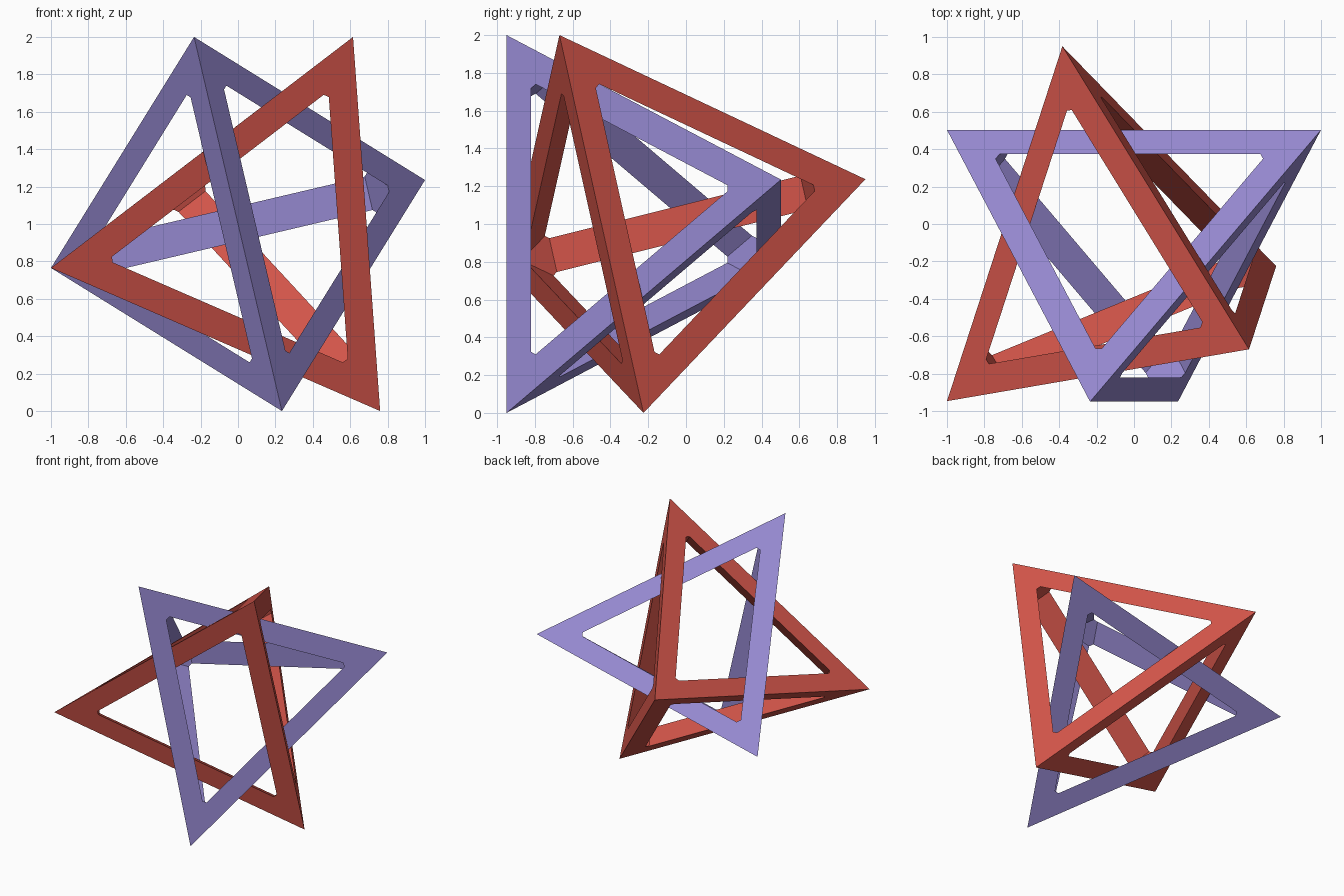
import bpy
import bmesh
from mathutils import Vector

if "Cube" in bpy.data.objects:
    bpy.data.objects.remove(bpy.data.objects["Cube"], do_unlink=True)

BEAM_DEPTH = 0.13     # ridge to inner face of each beam
CORNER_CUT = 0.93     # distance from centre to the flat inside each corner


def material(name, rgb):
    mat = bpy.data.materials.new(name)
    mat.use_nodes = True
    mat.diffuse_color = (*rgb, 1)
    mat.node_tree.nodes["Principled BSDF"].inputs["Base Color"].default_value = (*rgb, 1)
    return mat


def hull_object(name, bm):
    bmesh.ops.recalc_face_normals(bm, faces=bm.faces)
    mesh = bpy.data.meshes.new(name)
    bm.to_mesh(mesh)
    bm.free()
    obj = bpy.data.objects.new(name, mesh)
    bpy.context.collection.objects.link(obj)
    return obj


def tetra_frame(name, corners, mat):
    pts = [Vector(c) for c in corners]
    centre = sum(pts, Vector()) / 4

    # Solid tetrahedron
    bm = bmesh.new()
    vs = [bm.verts.new(p) for p in pts]
    for skip in range(4):
        bm.faces.new([v for i, v in enumerate(vs) if i != skip])
    frame = hull_object(name, bm)
    frame.data.materials.append(mat)

    # Cavity: a cube facing the six beams, with its corners cut flat
    bm = bmesh.new()
    bmesh.ops.create_cube(bm, size=2)
    axes = [(pts[0] + pts[i]) / 2 - centre for i in (1, 2, 3)]
    axes = [a * (1 - BEAM_DEPTH / a.length) for a in axes]
    for v in bm.verts:
        v.co = centre + sum((a * s for a, s in zip(axes, v.co)), Vector())
    for p in pts:
        out = (p - centre).normalized()
        cut = bmesh.ops.bisect_plane(
            bm, geom=bm.verts[:] + bm.edges[:] + bm.faces[:],
            plane_co=centre + out * CORNER_CUT, plane_no=out, clear_outer=True)
        rim = [g for g in cut["geom_cut"] if isinstance(g, bmesh.types.BMEdge)]
        bmesh.ops.holes_fill(bm, edges=rim, sides=0)
    cavity = hull_object(name + "_cavity", bm)
    cavity.hide_render = True
    cavity.data.materials.append(mat)

    # Hollow the solid, leaving six beams
    mod = frame.modifiers.new("hollow", "BOOLEAN")
    mod.operation = "DIFFERENCE"
    mod.solver = "EXACT"
    mod.object = cavity
    graph = bpy.context.evaluated_depsgraph_get()
    mesh = bpy.data.meshes.new_from_object(frame.evaluated_get(graph))
    frame.modifiers.clear()
    frame.data = mesh
    bpy.data.objects.remove(cavity, do_unlink=True)
    return frame


purple = material("purple", (0.296, 0.242, 0.617))
red = material("red", (0.645, 0.089, 0.067))

tetra_frame("purple_frame", [(-0.235, -0.95, 2), (0.235, -0.95, 0),
                             (1, 0.503, 1.235), (-1, 0.503, 0.765)], purple)
tetra_frame("red_frame", [(0.615, -0.67, 2), (-1, -0.947, 0.765),
                          (0.76, -0.225, 0), (-0.383, 0.95, 1.237)], red)
